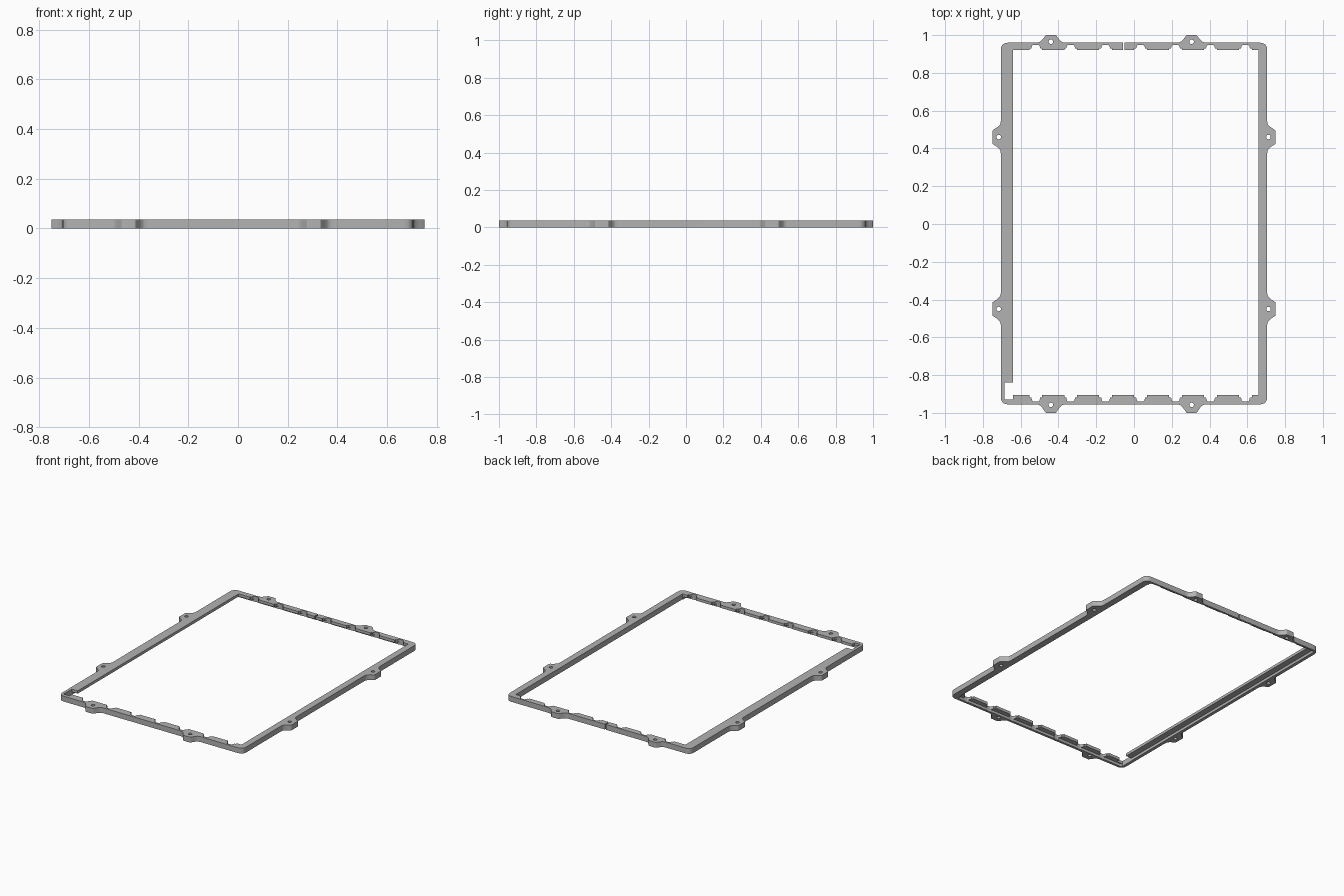
import bpy
import bmesh
from math import cos, sin, pi
from mathutils import Vector

if "Cube" in bpy.data.objects:
    bpy.data.objects.remove(bpy.data.objects["Cube"])

HEIGHT = 0.037          # full rail height
LIP_UNDERSIDE = 0.018   # underside of the inner lip
LEFT, RIGHT, FRONT, BACK = -0.705, 0.705, -0.955, 0.96

grey = bpy.data.materials.new("matte grey")
grey.use_nodes = True
grey.diffuse_color = (0.45, 0.45, 0.45, 1)
grey.node_tree.nodes["Principled BSDF"].inputs["Base Color"].default_value = (0.45, 0.45, 0.45, 1)


def rounded(corners, steps=5):
    """Round each (x, y, setback) corner of a closed outline."""
    out = []
    for i, (x, y, r) in enumerate(corners):
        p = Vector((x, y))
        if r == 0:
            out.append(p)
            continue
        before = Vector(corners[i - 1][:2]) - p
        after = Vector(corners[(i + 1) % len(corners)][:2]) - p
        a = p + before.normalized() * min(r, before.length * 0.45)
        b = p + after.normalized() * min(r, after.length * 0.45)
        for k in range(steps + 1):
            t = k / steps
            out.append(a * (1 - t) ** 2 + p * 2 * t * (1 - t) + b * t * t)
    return out


def rect(x0, x1, y0, y1, r=0):
    return rounded([(x0, y0, r), (x1, y0, r), (x1, y1, r), (x0, y1, r)])


def solid(name, outlines, z0, z1):
    """Extrude separate closed outlines into one object."""
    bm = bmesh.new()
    for pts in outlines:
        face = bm.faces.new([bm.verts.new((p.x, p.y, z0)) for p in pts])
        top = bmesh.ops.extrude_face_region(bm, geom=[face])["geom"]
        bmesh.ops.translate(bm, verts=[v for v in top if isinstance(v, bmesh.types.BMVert)],
                            vec=(0, 0, z1 - z0))
    bmesh.ops.recalc_face_normals(bm, faces=bm.faces)
    mesh = bpy.data.meshes.new(name)
    bm.to_mesh(mesh)
    bm.free()
    obj = bpy.data.objects.new(name, mesh)
    bpy.context.collection.objects.link(obj)
    return obj


def tab(origin, along, out, height, extra=0):
    """Flared screw tab, as outline corners on one side of the frame."""
    half = [(0.062, 0, 0.022), (0.045, 0.4, 0.008), (0.027, 1, 0.005)]
    profile = [(-s - extra, d, r) for s, d, r in half]
    profile += [(s + extra, d, r) for s, d, r in reversed(half)]
    corners = []
    for s, d, r in profile:
        p = Vector(origin) + Vector(along) * s + Vector(out) * d * height
        corners.append((p.x, p.y, r))
    return corners


# Outer outline, anticlockwise with two tabs on each side
TAB_X, TAB_Y = (-0.44, 0.305), (-0.45, 0.46)
outline = [(LEFT, FRONT, 0.04)]
for x in TAB_X:
    outline += tab((x, FRONT), (1, 0), (0, -1), 0.045)
outline.append((RIGHT, FRONT, 0.04))
for y in TAB_Y:
    outline += tab((RIGHT, y), (0, 1), (1, 0), 0.045, 0.008)
outline.append((RIGHT, BACK, 0.04))
for x in reversed(TAB_X):
    outline += tab((x, BACK), (-1, 0), (0, 1), 0.04)
outline.append((LEFT, BACK, 0.04))
for y in reversed(TAB_Y):
    outline += tab((LEFT, y), (0, -1), (-1, 0), 0.045, 0.008)
frame = solid("frame", [rounded(outline)], 0, HEIGHT)

# Screw holes
centres = [(x, y) for x in TAB_X for y in (-0.958, 0.965)]
centres += [(x, y) for x in (-0.716, 0.712) for y in TAB_Y]
holes = [[Vector((x + 0.012 * cos(a * pi / 12), y + 0.012 * sin(a * pi / 12)))
          for a in range(24)] for x, y in centres]

# Notches that split the front and back lips into teeth
notches = []
for i in range(7):
    x = -0.52 + i * 0.185
    for opening, depth in ((-0.905, -0.035), (0.92, 0.028)):
        notches.append(rounded([
            (x - 0.034, opening - depth, 0), (x - 0.034, opening + depth * 0.35, 0),
            (x - 0.024, opening + depth * 0.35, 0), (x - 0.018, opening + depth, 0.008),
            (x + 0.018, opening + depth, 0.008), (x + 0.024, opening + depth * 0.35, 0),
            (x + 0.034, opening + depth * 0.35, 0), (x + 0.034, opening - depth, 0)]))

cutters = [
    solid("opening_cutter", [rect(-0.64, 0.66, -0.905, 0.92)], -0.1, 0.1),
    solid("lip_recess_cutter", [rect(-0.683, 0.655, -0.938, 0.946, 0.015)], -0.1, LIP_UNDERSIDE),
    solid("hole_cutter", holes, -0.1, 0.1),
    solid("notch_cutter", notches, -0.1, 0.1),
    solid("corner_cutter", [rect(-0.685, -0.6395, -0.93, -0.84)], -0.1, 0.1),
    solid("slit_cutter", [rect(-0.059, -0.05, 0.9, 1.0)], -0.1, 0.1),
]
bpy.ops.object.select_all(action="DESELECT")
bpy.context.view_layer.objects.active = frame
frame.select_set(True)
for cutter in cutters:
    mod = frame.modifiers.new(cutter.name, "BOOLEAN")
    mod.operation = "DIFFERENCE"
    mod.solver = "EXACT"
    mod.object = cutter
    bpy.ops.object.modifier_apply(modifier=mod.name)
    bpy.data.objects.remove(cutter)

frame.data.materials.clear()
frame.data.materials.append(grey)
bpy.ops.object.shade_smooth_by_angle(angle=pi / 6)
